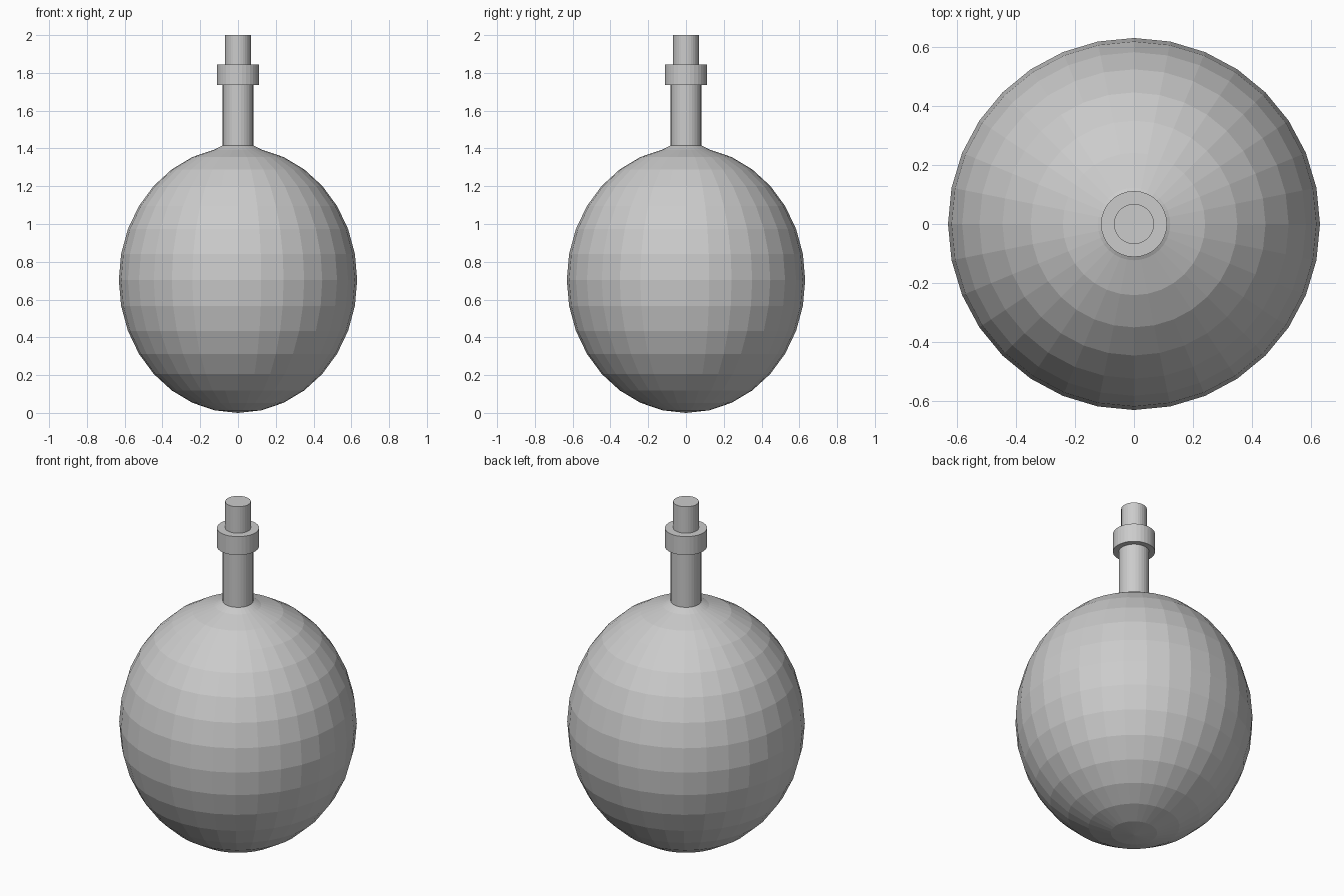
import bpy, bmesh
from math import sin, cos, pi

if "Cube" in bpy.data.objects:
    bpy.data.objects.remove(bpy.data.objects["Cube"])

SIDES = 32


def lathe(name, profile):
    """Revolve (radius, z) points around z; open ends are capped or closed to a pole."""
    bm = bmesh.new()
    rings = []
    for r, z in profile:
        if r == 0:
            rings.append([bm.verts.new((0, 0, z))] * SIDES)
        else:
            rings.append([bm.verts.new((r * cos(2 * pi * i / SIDES),
                                        r * sin(2 * pi * i / SIDES), z))
                          for i in range(SIDES)])
    for a, b in zip(rings, rings[1:]):
        for i in range(SIDES):
            j = (i + 1) % SIDES
            bm.faces.new(list(dict.fromkeys((a[i], a[j], b[j], b[i]))))
    for ring, (r, z) in ((rings[0], profile[0]), (rings[-1], profile[-1])):
        if r > 0:
            bm.faces.new(ring)
    bmesh.ops.recalc_face_normals(bm, faces=bm.faces)
    mesh = bpy.data.meshes.new(name)
    bm.to_mesh(mesh)
    bm.free()
    obj = bpy.data.objects.new(name, mesh)
    bpy.context.collection.objects.link(obj)
    return obj


def cylinder(name, radius, z0, z1):
    return lathe(name, [(radius, z0), (radius, z1)])


# Faceted round body, flaring up to the neck
RX, RZ, CZ = 0.631, 0.704, 0.704
body = [(0, 0)]
body += [(RX * sin(pi * k / 16), CZ - RZ * cos(pi * k / 16)) for k in range(1, 16)]
body.append((0.08, 1.417))
lathe("body", body)

# Neck, collar and stopper
cylinder("neck", 0.081, 1.415, 1.76)
cylinder("collar", 0.112, 1.737, 1.845)
cylinder("stopper", 0.068, 1.80, 2.0)
